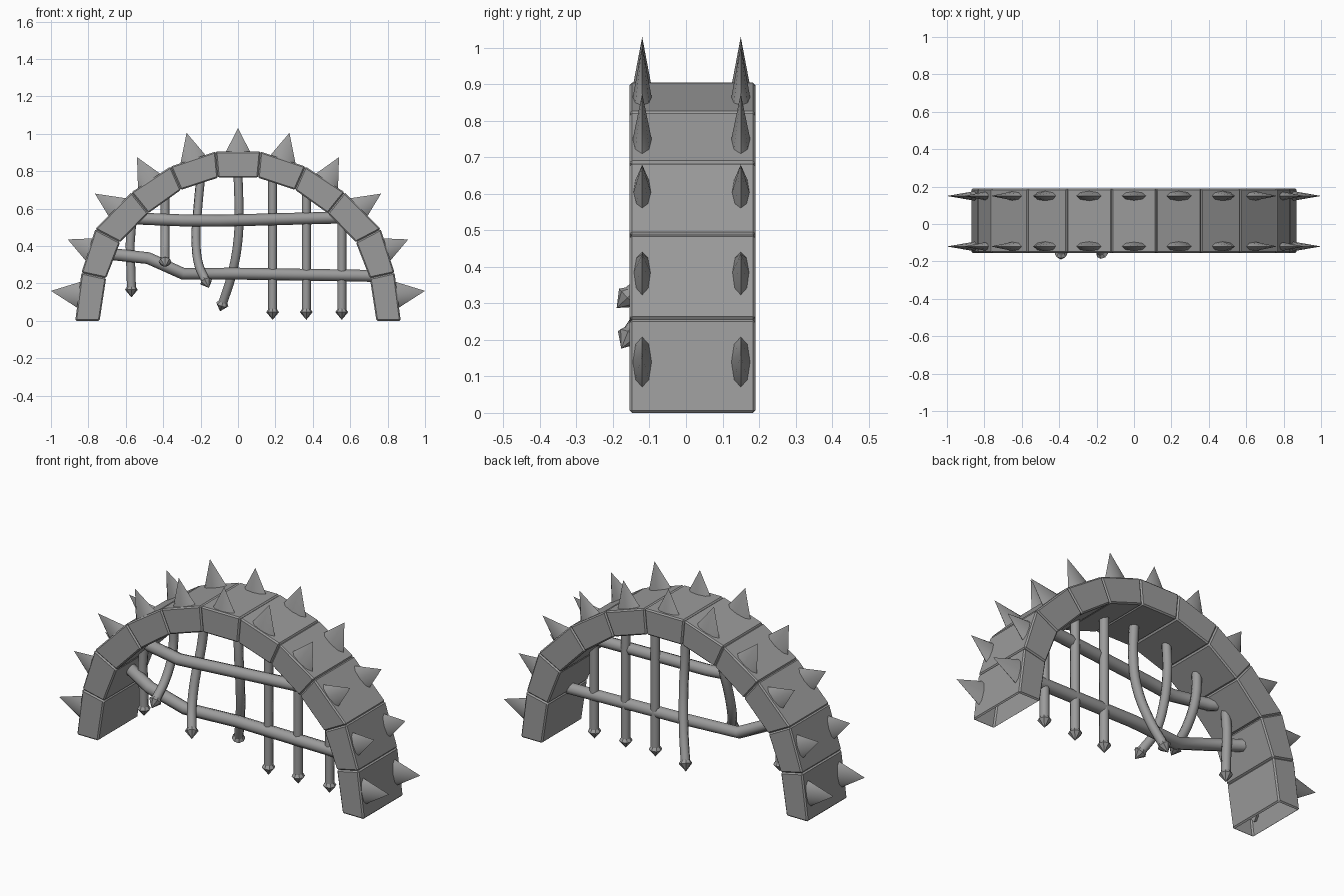
import bpy, bmesh
from mathutils import Vector, Matrix

cube = bpy.data.objects.get("Cube")
if cube:
    bpy.data.objects.remove(cube, do_unlink=True)

grey = bpy.data.materials.new("stone_grey")
grey.use_nodes = True
grey.diffuse_color = (0.33, 0.33, 0.33, 1)
grey.node_tree.nodes["Principled BSDF"].inputs["Base Color"].default_value = (0.33, 0.33, 0.33, 1)

FRONT, BACK = -0.155, 0.19


def finish(obj, angle=0.6):
    obj.data.materials.append(grey)
    bpy.ops.object.select_all(action='DESELECT')
    obj.select_set(True)
    bpy.context.view_layer.objects.active = obj
    bpy.ops.object.shade_smooth_by_angle(angle=angle)


def mesh_object(name, bm, angle=0.6):
    mesh = bpy.data.meshes.new(name)
    bm.to_mesh(mesh)
    bm.free()
    obj = bpy.data.objects.new(name, mesh)
    bpy.context.collection.objects.link(obj)
    finish(obj, angle)
    return obj


# Arch block: a front outline pushed through the depth, with bevelled edges
def block(name, outline, open_bottom=False):
    bm = bmesh.new()
    face = bm.faces.new([bm.verts.new((x, FRONT, z)) for x, z in outline])
    ext = bmesh.ops.extrude_face_region(bm, geom=[face])
    for v in ext["geom"]:
        if isinstance(v, bmesh.types.BMVert):
            v.co.y = BACK
    bmesh.ops.recalc_face_normals(bm, faces=bm.faces)
    bmesh.ops.bevel(bm, geom=bm.edges[:], offset=0.007, segments=1, affect='EDGES')
    if open_bottom:
        low = [f for f in bm.faces if f.normal.z < -0.95]
        bmesh.ops.delete(bm, geom=low, context='FACES')
    mesh_object(name, bm, 0.2)


# Joints from foot to keystone: outer point, inner point
joints = [((0.87, 0.0), (0.74, 0.0)),
          ((0.837, 0.257), (0.705, 0.228)),
          ((0.763, 0.49), (0.63, 0.42)),
          ((0.57, 0.687), (0.48, 0.575)),
          ((0.36, 0.825), (0.305, 0.70)),
          ((0.12, 0.905), (0.107, 0.765))]

for side, label in ((1, "left"), (-1, "right")):
    for i in range(len(joints) - 1):
        (o0, n0), (o1, n1) = joints[i], joints[i + 1]
        block(f"arch_block_{label}_{i + 1}",
              [(side * x, z) for x, z in (o0, o1, n1, n0)], i == 0)
o, n = joints[-1]
block("keystone", [o, n, (-n[0], n[1]), (-o[0], o[1])])


# Flattened spikes, one pair on every block
def spike(name, base, tip, y):
    base, tip = Vector((base[0], y, base[1])), Vector((tip[0], y, tip[1]))
    axis = (tip - base).normalized()
    base -= axis * 0.02
    length = (tip - base).length
    across = Vector((0, 1, 0)).cross(axis)
    frame = Matrix((across, (0, 1, 0), axis)).transposed().to_4x4()
    bm = bmesh.new()
    bmesh.ops.create_cone(bm, cap_ends=True, segments=8, radius1=0.077, radius2=0, depth=length)
    bmesh.ops.translate(bm, verts=bm.verts, vec=(0, 0, length / 2))
    bmesh.ops.transform(bm, verts=bm.verts,
                        matrix=Matrix.Translation(base) @ frame @ Matrix.Diagonal((1, 0.37, 1, 1)))
    mesh_object(name, bm)


spikes = [((0.855, 0.14), (1.0, 0.16)), ((0.785, 0.38), (0.91, 0.435)),
          ((0.645, 0.60), (0.765, 0.68)), ((0.476, 0.755), (0.54, 0.875)),
          ((0.24, 0.87), (0.275, 1.005)), ((0, 0.9), (0, 1.03))]
for y, row in ((-0.12, "front"), (0.15, "back")):
    for i, (base, tip) in enumerate(spikes):
        for side, label in ((1, "left"), (-1, "right")):
            if side == 1 or base[0] > 0:
                spike(f"spike_{row}_{label}_{i + 1}",
                      (side * base[0], base[1]), (side * tip[0], tip[1]), y)


# Round bar swept along a path
def bar(name, points, radius, smooth):
    curve = bpy.data.curves.new(name, 'CURVE')
    curve.dimensions = '3D'
    curve.bevel_depth = radius
    curve.bevel_resolution = 2
    curve.use_fill_caps = True
    curve.resolution_u = 4
    spline = curve.splines.new('BEZIER' if smooth else 'POLY')
    pts = spline.bezier_points if smooth else spline.points
    pts.add(len(points) - 1)
    for p, co in zip(pts, points):
        if smooth:
            p.co = co
            p.handle_left_type = p.handle_right_type = 'AUTO'
        else:
            p.co = (*co, 1)
    obj = bpy.data.objects.new(name, curve)
    bpy.context.collection.objects.link(obj)
    bpy.ops.object.select_all(action='DESELECT')
    obj.select_set(True)
    bpy.context.view_layer.objects.active = obj
    bpy.ops.object.convert(target='MESH')
    obj = bpy.context.view_layer.objects.active
    obj.data.materials.clear()
    finish(obj, 0.9)


# Arrow point: short flare and a cone along the bar direction
def arrow(name, end, direction):
    bm = bmesh.new()
    for r1, r2, z0, z1 in ((0.02, 0.034, -0.008, 0.014), (0.034, 0, 0.014, 0.055)):
        bmesh.ops.create_cone(bm, cap_ends=False, segments=8, radius1=r1, radius2=r2, depth=z1 - z0,
                              matrix=Matrix.Translation((0, 0, (z0 + z1) / 2)))
    bmesh.ops.remove_doubles(bm, verts=bm.verts, dist=0.0005)
    turn = direction.to_track_quat('Z', 'Y').to_matrix().to_4x4()
    bmesh.ops.transform(bm, verts=bm.verts, matrix=Matrix.Translation(end) @ turn)
    mesh_object(name, bm)


# Bent cross bars
bar("upper_cross_bar", [(-0.58, 0, 0.55), (-0.5, -0.045, 0.545), (-0.3, -0.08, 0.537),
                        (-0.1, -0.05, 0.535), (0.54, 0, 0.552)], 0.032, False)
bar("lower_cross_bar", [(-0.68, 0.02, 0.357), (-0.48, -0.08, 0.335), (-0.295, -0.035, 0.252),
                        (0, -0.01, 0.252), (0.72, 0, 0.24)], 0.032, False)

# Hanging bars, some bent out of line
hanging = [
    [(-0.54, 0, 0.62), (-0.57, 0, 0.5), (-0.57, 0, 0.18)],
    [(-0.39, 0, 0.68), (-0.39, -0.01, 0.52), (-0.39, -0.07, 0.40), (-0.39, -0.15, 0.325)],
    [(-0.2, 0, 0.76), (-0.215, -0.01, 0.6), (-0.225, -0.05, 0.44), (-0.21, -0.1, 0.3), (-0.175, -0.15, 0.22)],
    [(0, 0, 0.78), (0.005, 0, 0.6), (0, 0.02, 0.43), (-0.035, 0.07, 0.24), (-0.08, 0.12, 0.1)],
    [(0.185, 0, 0.75), (0.185, 0, 0.06)],
    [(0.365, 0, 0.68), (0.365, 0, 0.06)],
    [(0.555, 0, 0.56), (0.555, 0, 0.06)],
]
for i, path in enumerate(hanging):
    path = [Vector(p) for p in path]
    bar(f"hanging_bar_{i + 1}", path, 0.024, True)
    arrow(f"arrow_point_{i + 1}", path[-1], (path[-1] - path[-2]).normalized())
